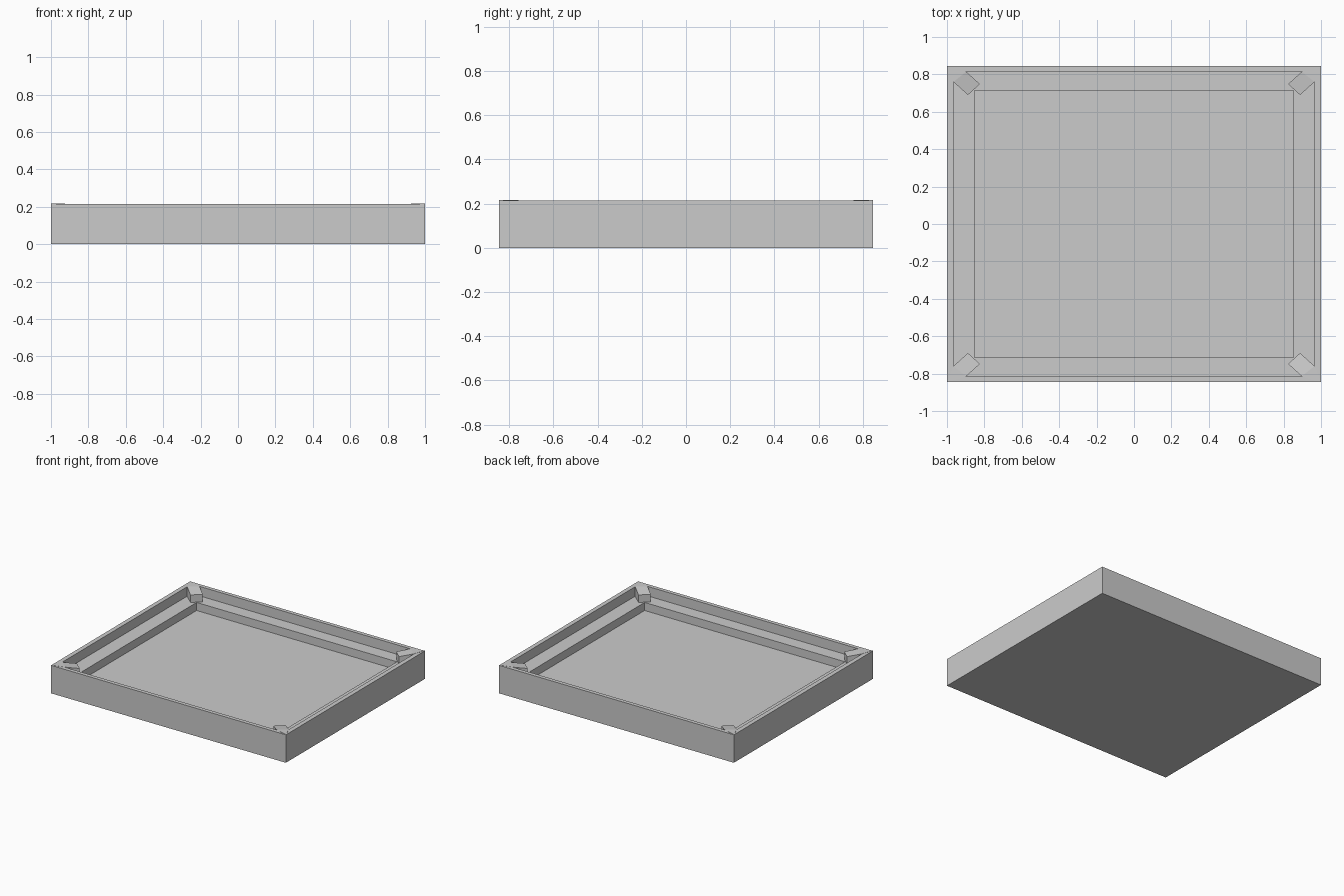
import bpy, bmesh

if "Cube" in bpy.data.objects:
    bpy.data.objects.remove(bpy.data.objects["Cube"])

HX, HY, TOP, LEDGE, FLOOR = 1.0, 0.846, 0.215, 0.142, 0.08


def finish(bm, name):
    bmesh.ops.recalc_face_normals(bm, faces=bm.faces)
    mesh = bpy.data.meshes.new(name)
    bm.to_mesh(mesh)
    bm.free()
    obj = bpy.data.objects.new(name, mesh)
    bpy.context.collection.objects.link(obj)
    return obj


def build_tray():
    # Stack of rectangular rings: outside wall, rim, ledge, recess
    bm = bmesh.new()
    rings = []
    for inset_x, inset_y, z in [(0, 0, 0), (0, 0, TOP), (0.034, 0.03, TOP),
                                (0.034, 0.03, LEDGE), (0.147, 0.131, LEDGE),
                                (0.147, 0.131, FLOOR)]:
        x, y = HX - inset_x, HY - inset_y
        rings.append([bm.verts.new((sx * x, sy * y, z))
                      for sx, sy in [(-1, -1), (1, -1), (1, 1), (-1, 1)]])
    for lower, upper in zip(rings, rings[1:]):
        for i in range(4):
            j = (i + 1) % 4
            bm.faces.new((lower[i], lower[j], upper[j], upper[i]))
    # Underside and recess floor
    bm.faces.new(rings[0])
    bm.faces.new(rings[-1])
    return finish(bm, "tray")


def build_corner_clip(sx, sy, name):
    # Arrow-shaped block pointing inward, offsets measured from the tray corner
    outline = [(0, 0, 0.217), (0.103, 0.032, 0.216), (0.176, 0.098, 0.2),
               (0.112, 0.156, 0.2), (0.035, 0.086, 0.216)]
    bm = bmesh.new()
    top = [bm.verts.new((sx * (HX - dx), sy * (HY - dy), z)) for dx, dy, z in outline]
    low = [bm.verts.new((v.co.x, v.co.y, LEDGE)) for v in top]
    bm.faces.new((top[0], top[1], top[4]))
    bm.faces.new(top[1:])
    bm.faces.new(low)
    for i in range(5):
        j = (i + 1) % 5
        bm.faces.new((low[i], low[j], top[j], top[i]))
    return finish(bm, name)


build_tray()
for sx, side in [(-1, "left"), (1, "right")]:
    for sy, end in [(-1, "front"), (1, "back")]:
        build_corner_clip(sx, sy, f"corner_clip_{end}_{side}")
